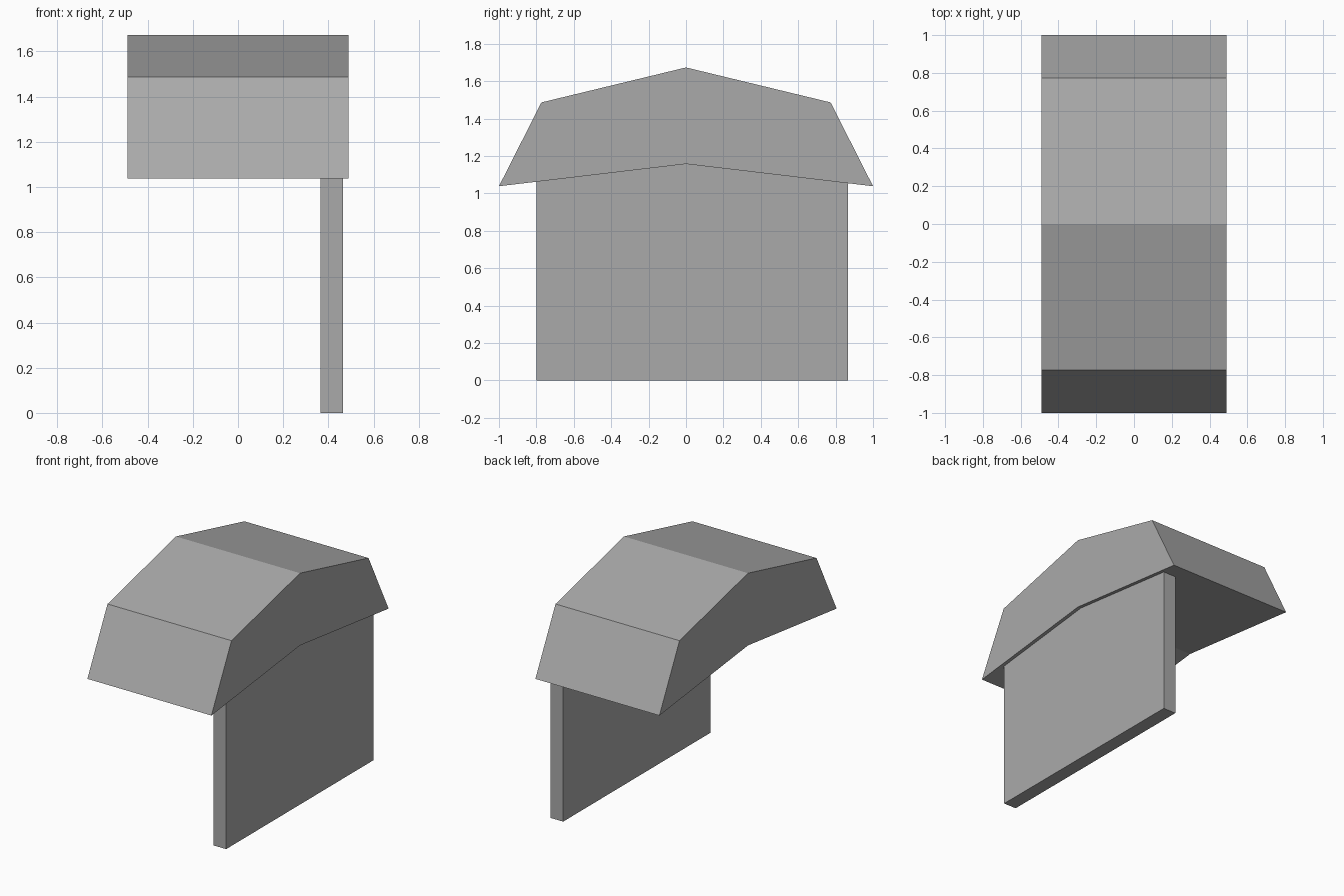
import bpy
import bmesh

# Remove the default cube
cube = bpy.data.objects.get("Cube")
if cube:
    bpy.data.objects.remove(cube)

# Single flat grey
grey = bpy.data.materials.new("plain_grey")
grey.use_nodes = True
colour = (0.4, 0.4, 0.4, 1.0)
grey.diffuse_color = colour
grey.node_tree.nodes["Principled BSDF"].inputs["Base Color"].default_value = colour


def extrude_profile(name, profile, x_min, x_max):
    """Sweep a closed (y, z) profile along x into a solid prism."""
    bm = bmesh.new()
    face = bm.faces.new([bm.verts.new((x_min, y, z)) for y, z in profile])
    swept = bmesh.ops.extrude_face_region(bm, geom=[face])["geom"]
    moved = [v for v in swept if isinstance(v, bmesh.types.BMVert)]
    bmesh.ops.translate(bm, verts=moved, vec=(x_max - x_min, 0, 0))
    bmesh.ops.recalc_face_normals(bm, faces=bm.faces)
    mesh = bpy.data.meshes.new(name)
    bm.to_mesh(mesh)
    bm.free()
    mesh.materials.append(grey)
    obj = bpy.data.objects.new(name, mesh)
    bpy.context.collection.objects.link(obj)
    return obj


# Underside of the roof rises from the eaves to the middle
EAVE_Z, SOFFIT_Z = 1.038, 1.157


def soffit(y):
    return SOFFIT_Z + (EAVE_Z - SOFFIT_Z) * abs(y)


# Gambrel roof with a raised soffit
half = [(1.0, EAVE_Z), (0.773, 1.486)]
roof = half + [(0, 1.673)] + [(-y, z) for y, z in reversed(half)] + [(0, SOFFIT_Z)]
extrude_profile("roof", roof, -0.49, 0.49)

# Supporting wall, its top fitted to the soffit
front, back = -0.798, 0.865
wall = [(front, 0), (back, 0), (back, soffit(back)), (0, SOFFIT_Z), (front, soffit(front))]
extrude_profile("wall", wall, 0.365, 0.465)
